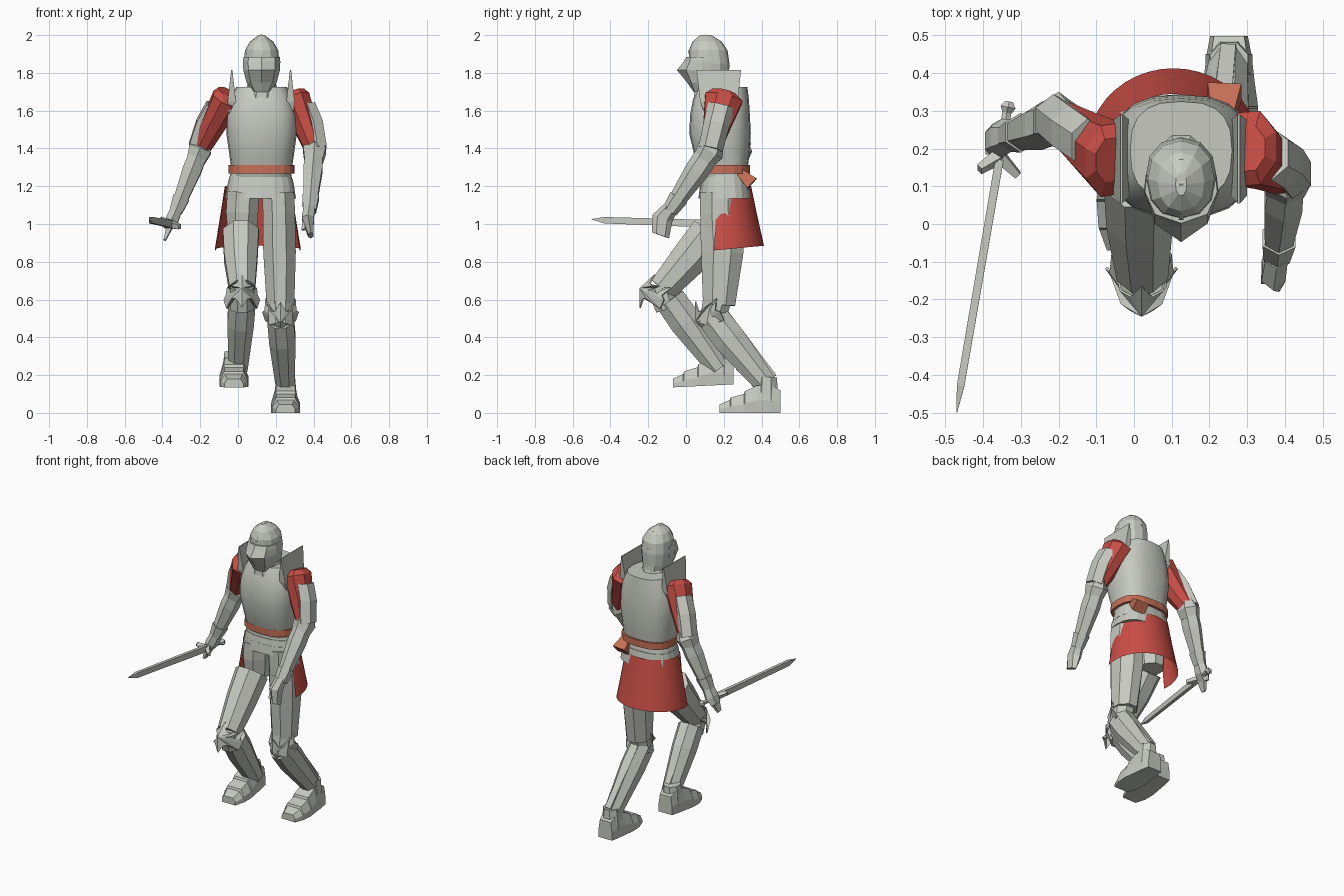
import bpy, bmesh, math
from mathutils import Vector, Matrix

if "Cube" in bpy.data.objects:
    bpy.data.objects.remove(bpy.data.objects["Cube"])


def material(name, rgb):
    m = bpy.data.materials.new(name)
    m.use_nodes = True
    m.diffuse_color = (*rgb, 1)
    m.node_tree.nodes["Principled BSDF"].inputs["Base Color"].default_value = (*rgb, 1)
    return m


STEEL = material("steel grey", (0.57, 0.59, 0.53))
RED = material("red cloth", (0.58, 0.075, 0.06))
LEATHER = material("tan leather", (0.56, 0.16, 0.09))


def finish(name, bm, mat, smooth=False, fix=True):
    if fix:
        bmesh.ops.recalc_face_normals(bm, faces=bm.faces)
    me = bpy.data.meshes.new(name)
    bm.to_mesh(me)
    bm.free()
    me.materials.append(mat)
    ob = bpy.data.objects.new(name, me)
    bpy.context.collection.objects.link(ob)
    if smooth:
        bpy.ops.object.select_all(action='DESELECT')
        ob.select_set(True)
        bpy.context.view_layer.objects.active = ob
        bpy.ops.object.shade_smooth_by_angle(angle=math.radians(35))
    return ob


def loft(name, rings, mat=STEEL, smooth=False, closed=True, caps=True):
    """Skin a list of rings that share one point count."""
    bm = bmesh.new()
    vs = [[bm.verts.new(p) for p in r] for r in rings]
    n = len(vs[0])
    for a, b in zip(vs, vs[1:]):
        for i in range(n if closed else n - 1):
            j = (i + 1) % n
            bm.faces.new((a[i], a[j], b[j], b[i]))
    if caps:
        bm.faces.new(vs[0])
        bm.faces.new(vs[-1])
    return finish(name, bm, mat, smooth)


def limb(name, path, radii, sides=8, mat=STEEL):
    """Faceted tube; radii are (sideways, front to back) per path point."""
    pts = [Vector(p) for p in path]
    t = (pts[-1] - pts[0]).normalized()
    u = Vector((1, 0, 0))
    u = (u - t * u.dot(t)).normalized()
    v = t.cross(u)
    k = 1 / math.cos(math.pi / sides)
    rings = []
    for p, (a, b) in zip(pts, radii):
        angs = [(i + 0.5) * math.tau / sides for i in range(sides)]
        rings.append([p + u * a * k * math.cos(w) + v * b * k * math.sin(w) for w in angs])
    return loft(name, rings, mat)


def oval(z, cx, cy, rx, ry, n=20, power=0.75):
    f = lambda c: math.copysign(abs(c) ** power, c)
    return [(cx + rx * f(math.cos(i * math.tau / n)),
             cy + ry * f(math.sin(i * math.tau / n)), z) for i in range(n)]


# Cuirass, lames at the waist and belt
loft("breastplate", [oval(*r) for r in (
    (1.25, .125, .2, .155, .12), (1.36, .125, .19, .17, .145), (1.48, .125, .18, .187, .163),
    (1.58, .125, .18, .187, .158), (1.66, .125, .185, .168, .148), (1.725, .125, .195, .135, .13))],
    smooth=True)
loft("belt", [oval(z, .125, .2, .175, .14) for z in (1.268, 1.312)], LEATHER)
limb("belt_pouch", [(.235, .285, 1.275), (.24, .35, 1.215)], [(.03, .02), (.045, .035)], 4, LEATHER)
for i, (top, bottom, r) in enumerate(((1.27, 1.225, .16), (1.235, 1.185, .17), (1.195, 1.135, .177))):
    loft("waist_lame_%d" % (i + 1), [oval(top, .12, .205, r, r - .045),
                                    oval(bottom, .12, .205, r + .01, r - .038)])

# Open-fronted cloth skirt
skirt = []
for z, rx, ry in ((1.2, .175, .145), (1.04, .2, .178), (.865, .228, .213)):
    skirt.append([(.105 + rx * math.cos(a), .2 + ry * math.sin(a),
                   z + (.02 * math.sin(a) if z < 1 else 0))
                  for a in (math.radians(-14 + 208 * i / 24) for i in range(25))])
loft("skirt", skirt, RED, smooth=True, closed=False, caps=False)

# Gorget and helmet
loft("gorget", [oval(z, .125, y, rx, ry, 10, 1) for z, y, rx, ry in (
    (1.66, .155, .1, .12), (1.75, .135, .072, .09), (1.82, .135, .078, .08))])
loft("helmet", [oval(z, .125, y, rx, ry, 12, .9) for z, y, rx, ry in (
    (1.71, .15, .06, .08), (1.77, .13, .085, .097), (1.85, .122, .095, .108),
    (1.92, .118, .088, .102), (1.965, .112, .062, .078), (2.0, .105, .015, .03))])
visor = []
for z, tip, w in ((1.70, .04, .05), (1.75, .005, .08), (1.815, -.048, .097),
                  (1.86, -.012, .099), (1.885, .002, .096)):
    visor.append([(.125 + s * w * k, y, z) for s, k, y in (
        (-1, .95, .13), (-1, 1, .085), (-1, .72, .025 + tip * .5), (0, 0, tip),
        (1, .72, .025 + tip * .5), (1, 1, .085), (1, .95, .13))])
loft("visor", visor)
limb("helmet_crest", [(.125, .012, 1.91), (.125, .045, 1.965), (.125, .105, 1.995), (.125, .17, 1.97),
                      (.125, .225, 1.88)], [(.006, .008)] * 5, 4)

# Upright neck guards on the shoulders
for side, x in (("right", -.033), ("left", .278)):
    limb(side + "_shoulder_guard", [(x, .175, 1.56), (x, .175, 1.65), (x, .173, 1.815)],
         [(.012, .07), (.022, .1), (.003, .118)], 4)


def arm(side, shoulder, elbow, wrist, out):
    """Red sleeve, outer arm plate, elbow cop and forearm."""
    s, e, w, o = Vector(shoulder), Vector(elbow), Vector(wrist), Vector(out)
    limb(side + "_sleeve", [s + Vector((0, 0, .035)), s, s.lerp(e, .45), s.lerp(e, .95)],
         [(.045, .06), (.075, .1), (.066, .076), (.05, .055)], 8, RED)
    limb(side + "_upper_arm_plate", [s.lerp(e, .2) + o, s.lerp(e, .55) + o, e + o * .4],
         [(.045, .062), (.05, .06), (.05, .056)], 6)
    d = (w - e).normalized()
    limb(side + "_elbow_cop", [e - d * .055, e, e + d * .06],
         [(.035, .04), (.06, .066), (.05, .052)], 6)
    limb(side + "_forearm", [e + d * .03, e.lerp(w, .35), w],
         [(.047, .055), (.05, .056), (.033, .035)], 6)
    limb(side + "_gauntlet_cuff", [e.lerp(w, .82), w + d * .02], [(.044, .046), (.034, .036)], 6)


arm("left", (.305, .2, 1.665), (.405, .13, 1.39), (.38, -.075, 1.085), (.04, 0, .015))
arm("right", (-.06, .17, 1.665), (-.2, .275, 1.395), (-.322, .235, 1.085), (-.035, .02, .015))

# Gauntlets
limb("left_hand", [(.378, -.08, 1.09), (.37, -.125, 1.03), (.385, -.135, .94)],
     [(.03, .035), (.032, .048), (.014, .042)], 6)
limb("left_thumb", [(.352, -.12, 1.05), (.345, -.15, .97)], [(.012, .016), (.008, .01)], 4)
limb("right_hand", [(-.32, .235, 1.09), (-.35, .228, 1.02), (-.375, .22, .975)],
     [(.03, .035), (.034, .045), (.022, .04)], 6)
limb("right_fingers", [(-.36, .215, .99), (-.388, .2, .915)], [(.016, .032), (.006, .016)], 4)

# Sword
limb("sword_blade", [(-.357, .17, 1.0), (-.46, -.43, 1.02), (-.47, -.5, 1.025)],
     [(.011, .02), (.01, .017), (.001, .001)], 4)
limb("sword_grip", [(-.357, .17, 1.0), (-.335, .31, .995)], [(.012, .012)] * 2, 6)
limb("sword_pommel", [(-.338, .29, .995), (-.334, .31, .995), (-.331, .325, .995)],
     [(.01, .01), (.02, .02), (.01, .01)], 6)
for label, tip in (("outer", (-.41, .145, 1.025)), ("inner", (-.308, .13, .985))):
    limb(label + "_sword_guard", [(-.357, .18, 1.0), tip], [(.016, .016), (.009, .012)], 4)

# Tassets, thighs and shins
limb("right_hip", [(.028, .18, 1.17), (.022, .175, 1.06), (.022, .18, .93)],
     [(.085, .105), (.085, .1), (.075, .085)], 8)
limb("left_hip", [(.212, .18, 1.17), (.217, .18, 1.06), (.217, .19, .92)],
     [(.085, .105), (.085, .105), (.086, .11)], 8)
limb("right_thigh", [(.015, .125, .95), (.015, .02, .82), (.022, -.125, .655)],
     [(.095, .105), (.088, .098), (.068, .075)], 8)
limb("left_thigh", [(.217, .19, 1.0), (.22, .192, .85), (.225, .175, .57)],
     [(.086, .115), (.086, .112), (.073, .085)], 8)
limb("right_shin", [(.022, -.085, .6), (.014, .0, .48), (.0, .175, .235)],
     [(.072, .082), (.07, .085), (.05, .058)], 8)
limb("left_shin", [(.225, .145, .5), (.235, .23, .39), (.25, .425, .15)],
     [(.07, .082), (.07, .085), (.05, .058)], 8)
limb("right_knee_joint", [(.022, -.14, .67), (.022, -.1, .55)], [(.064, .07), (.062, .06)], 8)
limb("left_knee_joint", [(.225, .165, .6), (.225, .135, .46)], [(.066, .075), (.062, .065)], 8)
# Raised strip down the back of each shin
limb("right_calf_strip", [(.022, -.018, .6), (.0, .222, .275)], [(.025, .012), (.02, .01)], 4)
limb("left_calf_strip", [(.225, .215, .53), (.25, .47, .195)], [(.025, .012), (.02, .01)], 4)


def knee_cop(name, centre, tilt):
    """Ridged star-shaped plate with pronged wings."""
    bm = bmesh.new()
    half = [(0, .03, .1), (.03, .025, .045), (.058, .045, .04), (.08, .14, .07), (.085, .11, .015),
            (.097, .13, -.005), (.082, .13, -.055), (.055, .04, -.035), (.03, .025, -.045), (0, .03, -.095)]
    outline = half + [(-x, y, z) for x, y, z in reversed(half[1:-1])]
    m = Matrix.Translation(centre) @ Matrix.Rotation(math.radians(tilt), 4, 'X')
    ridge = bm.verts.new(m @ Vector((0, -.012, 0)))
    vs = [bm.verts.new(m @ Vector(p)) for p in outline]
    for i, v in enumerate(vs):
        bm.faces.new((ridge, vs[(i + 1) % len(vs)], v))
    ob = finish(name, bm, STEEL, fix=False)
    mod = ob.modifiers.new("plate", 'SOLIDIFY')
    mod.thickness = .008


knee_cop("right_knee_cop", (.02, -.235, .655), -24)
knee_cop("left_knee_cop", (.225, .06, .485), 24)


def foot(side, x, y, z, tilt):
    """Stepped armoured shoe, lofted from toe to heel."""
    rings = []
    for dy, w, top, h in ((0, .05, .035, .045), (.055, .07, .045, .068), (.06, .072, .05, .082),
                          (.13, .077, .05, .1), (.135, .077, .052, .115), (.2, .068, .05, .145),
                          (.27, .06, .048, .15), (.322, .05, .04, .12)):
        b = z + dy * tilt
        rings.append([(x - w, y + dy, b), (x - w, y + dy, b + h * .45), (x - top, y + dy, b + h),
                      (x + top, y + dy, b + h), (x + w, y + dy, b + h * .45), (x + w, y + dy, b)])
    loft(side + "_foot", rings)
    limb(side + "_ankle", [(x, y + .25, z + .19), (x, y + .245, z + .06)], [(.05, .055), (.062, .065)], 8)


foot("right", -.022, -.07, .135, .05)
foot("left", .252, .177, 0, 0)
